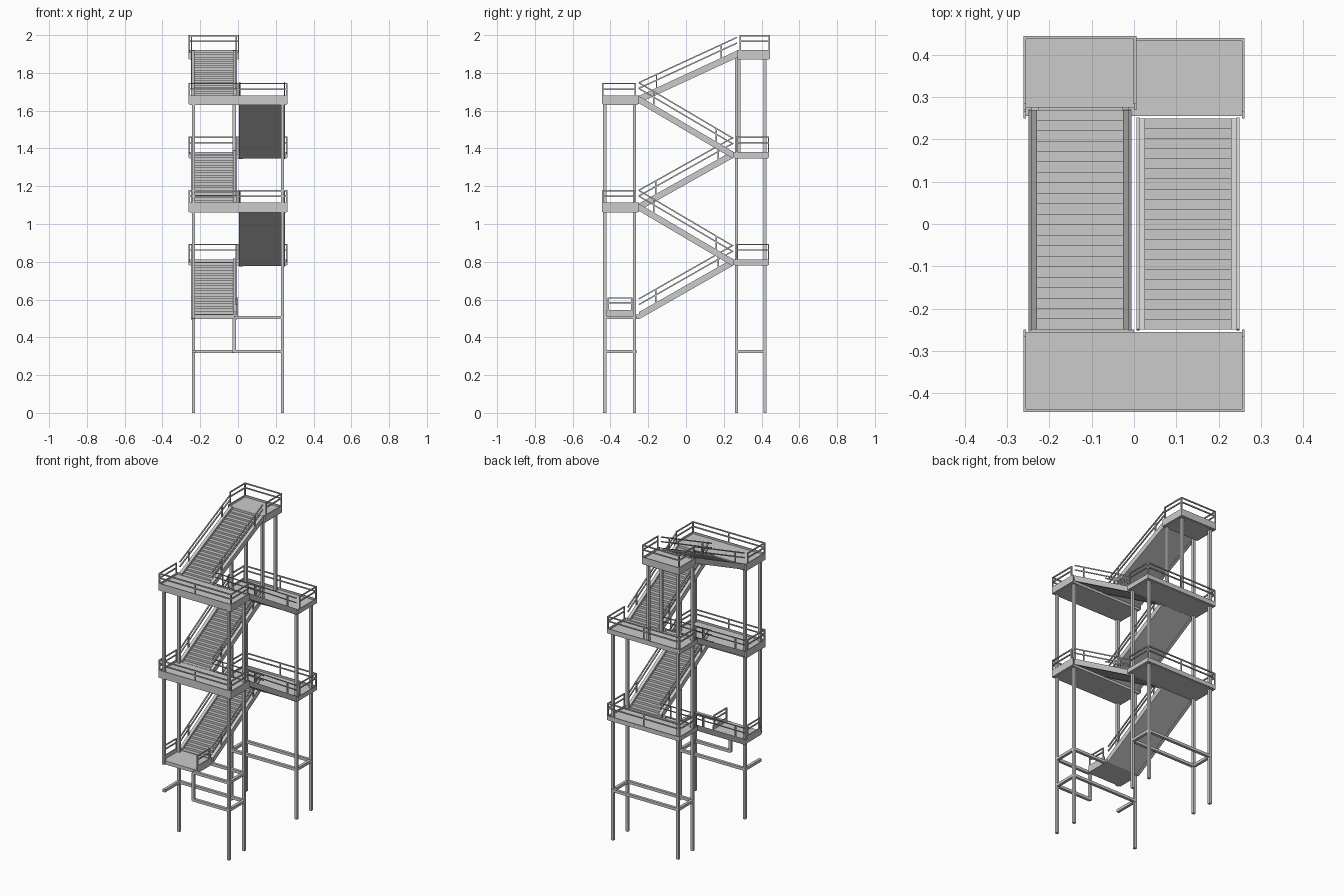
import bpy, bmesh
from mathutils import Vector

if "Cube" in bpy.data.objects:
    bpy.data.objects.remove(bpy.data.objects["Cube"])


def make(name, bm):
    bmesh.ops.recalc_face_normals(bm, faces=bm.faces)
    me = bpy.data.meshes.new(name)
    bm.to_mesh(me)
    bm.free()
    ob = bpy.data.objects.new(name, me)
    bpy.context.collection.objects.link(ob)
    return ob


def box(bm, x0, x1, y0, y1, z0, z1):
    vs = bmesh.ops.create_cube(bm, size=1)["verts"]
    for v in vs:
        v.co = ((x0 + x1) / 2 + v.co.x * (x1 - x0),
                (y0 + y1) / 2 + v.co.y * (y1 - y0),
                (z0 + z1) / 2 + v.co.z * (z1 - z0))


def bar(bm, a, b, t):
    """Square bar between two points."""
    a, b = Vector(a), Vector(b)
    d = b - a
    vs = bmesh.ops.create_cube(bm, size=1)["verts"]
    q = d.to_track_quat('Z', 'Y')
    for v in vs:
        v.co = (a + b) / 2 + q @ Vector((v.co.x * t, v.co.y * t, v.co.z * d.length))


def prism(bm, profile, x0, x1):
    """Extrude a (y, z) profile along x."""
    f = bm.faces.new([bm.verts.new((x0, y, z)) for y, z in profile])
    ext = bmesh.ops.extrude_face_region(bm, geom=[f])["geom"]
    bmesh.ops.translate(bm, vec=(x1 - x0, 0, 0),
                        verts=[g for g in ext if isinstance(g, bmesh.types.BMVert)])


RAIL = 0.007


def landing(name, x0, x1, yin, yout, z0, z1, rail_z):
    """Floor tray with a raised rim on three sides and a two-bar guard rail."""
    s = 1 if yout > yin else -1
    lo, hi = min(yin, yout), max(yin, yout)
    t = 0.006
    bm = bmesh.new()
    box(bm, x0 + t, x1 - t, lo + t, hi - t, z0, z1 - 0.012)
    box(bm, x0, x0 + t, lo, hi, z0 + 0.004, z1)
    box(bm, x1 - t, x1, lo, hi, z0 + 0.004, z1)
    box(bm, x0, x1, *sorted((yout, yout - s * t)), z0 + 0.004, z1)
    make(name + "_floor", bm)
    bm = bmesh.new()
    h = RAIL / 2
    xa, xb, yo, yi = x0 + h, x1 - h, yout - s * h, yin + s * 0.018
    path = [(xa, yi), (xa, yo), (xb, yo), (xb, yi)]
    for z in (rail_z - h, rail_z - 0.033):
        for p, q in zip(path, path[1:]):
            bar(bm, (*p, z), (*q, z), RAIL)
    posts = path + ([((xa + xb) / 2, yo)] if x1 - x0 > 0.4 else [])
    for p in posts:
        bar(bm, (*p, z0 + 0.01), (*p, rail_z), RAIL)
    make(name + "_railing", bm)


def flight(name, xa, xb, y0, z0, y1, z1, n=21):
    """Stepped treads over a flat soffit, side stringers and sloping rails."""
    dy, dz = (y1 - y0) / n, (z1 - z0) / n
    prof = [(y0, z0 - 0.018)]
    for i in range(n):
        prof += [(y0 + i * dy, z0 + (i + 0.7) * dz), (y0 + (i + 1) * dy, z0 + (i + 0.7) * dz)]
    prof.append((y1, z1 - 0.018))
    bm = bmesh.new()
    prism(bm, prof, xa + 0.02, xb - 0.02)
    make(name + "_treads", bm)
    bm = bmesh.new()
    side = [(y0, z0 - 0.02), (y0, z0 + 0.018), (y1, z1 + 0.018), (y1, z1 - 0.02)]
    prism(bm, side, xa, xa + 0.02)
    prism(bm, side, xb - 0.02, xb)
    make(name + "_stringers", bm)
    bm = bmesh.new()
    for x in (xa + 0.004, xb - 0.004):
        for off in (0.088, 0.058):
            bar(bm, (x, y0, z0 + off), (x, y1, z1 + off), RAIL)
        for f in (0.18, 0.84):
            y, z = y0 + f * (y1 - y0), z0 + f * (z1 - z0)
            bar(bm, (x, y, z), (x, y, z + 0.088), RAIL)
    make(name + "_railings", bm)


# Landings
for i, (z0, z1, r) in enumerate([(1.06, 1.113, 1.18), (1.63, 1.68, 1.747)]):
    landing(f"front_landing_{i+1}", -0.262, 0.262, -0.25, -0.445, z0, z1, r)
for i, (z0, z1, r) in enumerate([(0.78, 0.812, 0.895), (1.348, 1.382, 1.463)]):
    landing(f"back_landing_{i+1}", -0.262, 0.262, 0.25, 0.44, z0, z1, r)
landing("top_landing", -0.262, 0.006, 0.27, 0.445, 1.87, 1.92, 2.0)

# Entry platform with side rails
bm = bmesh.new()
box(bm, -0.25, 0.0, -0.425, -0.25, 0.497, 0.52)
for x in (-0.25, -0.006):
    box(bm, x, x + 0.006, -0.42, -0.275, 0.5, 0.545)
make("entry_platform", bm)
bm = bmesh.new()
for x in (-0.246, -0.004):
    for z in (0.608, 0.583):
        bar(bm, (x, -0.415, z), (x, -0.285, z), RAIL)
    for y in (-0.412, -0.288):
        bar(bm, (x, y, 0.52), (x, y, 0.611), RAIL)
make("entry_railings", bm)

# Stair flights: left lane climbs to the back, right lane to the front
L, R = (-0.25, -0.006), (0.006, 0.25)
flight("flight_1", *L, -0.25, 0.515, 0.25, 0.80)
flight("flight_2", *R, 0.25, 0.795, -0.25, 1.09)
flight("flight_3", *L, -0.25, 1.09, 0.25, 1.37)
flight("flight_4", *R, 0.25, 1.365, -0.25, 1.66)
flight("flight_5", *L, -0.25, 1.66, 0.27, 1.90)

# Support columns
bm = bmesh.new()
X, YF, YB = 0.235, (-0.43, -0.272), (0.268, 0.418)
columns = [(X, YF[0], 0, 1.64), (X, YF[1], 0, 1.64),
           (-X, YF[0], 0.5, 1.64), (-X, YF[1], 0, 1.64),
           (X, YB[0], 0, 1.355), (X, YB[1], 0, 1.355),
           (-X, YB[0], 0, 1.88), (-X, YB[1], 0, 1.88),
           (-0.02, YB[0] + 0.012, 1.36, 1.88), (-0.02, YB[1], 1.36, 1.88),
           (-0.02, YF[0], 0.32, 0.5)]
for x, y, z0, z1 in columns:
    bar(bm, (x, y, z0), (x, y, z1), 0.017)
make("columns", bm)

# Bracing beams
bm = bmesh.new()
T, Z = 0.018, 0.325
for ys in (YF, YB):
    for x in (-X, X):
        bar(bm, (x, ys[0], Z), (x, ys[1], Z), T)
for y, x0 in ((YB[0], -X), (YB[1], -X), (YF[1], -X), (YF[0], -0.02)):
    bar(bm, (x0, y, Z), (X, y, Z), T)
for y in YF:
    bar(bm, (-0.02, y, 0.505), (X, y, 0.505), T)
bar(bm, (X, YF[0], 0.505), (X, YF[1], 0.505), T)
make("bracing_beams", bm)
